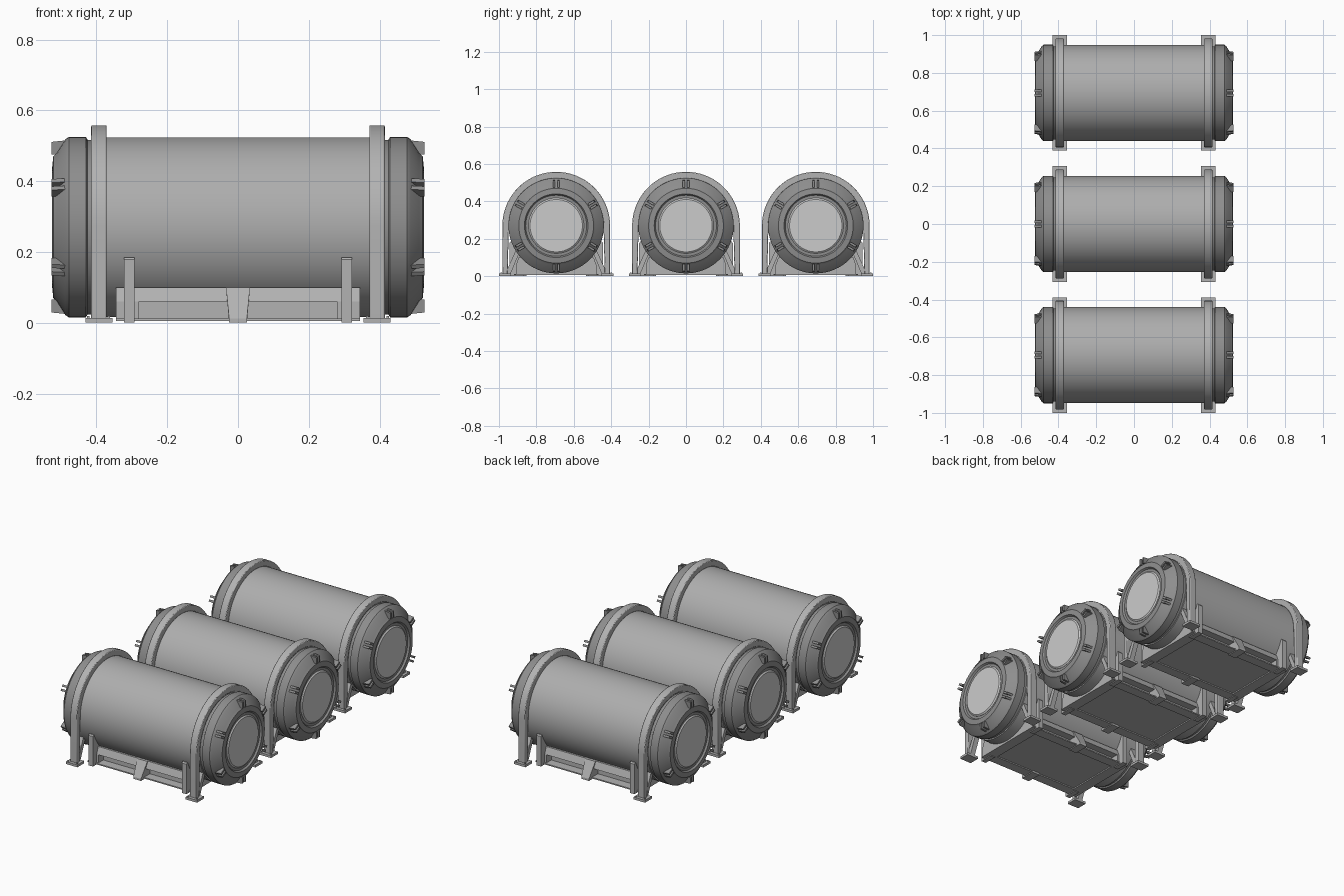
import bpy, bmesh
from math import sin, cos, pi, radians
from mathutils import Matrix

if "Cube" in bpy.data.objects:
    bpy.data.objects.remove(bpy.data.objects["Cube"])

CZ = 0.27                      # height of the tank axis
TANK_Y = (-0.694, 0.0, 0.694)


def grey(name, v):
    m = bpy.data.materials.new(name)
    m.diffuse_color = (v, v, v, 1)
    m.use_nodes = True
    m.node_tree.nodes["Principled BSDF"].inputs["Base Color"].default_value = m.diffuse_color
    return m


SHELL, CAP, FRAME = grey("shell_steel", 0.42), grey("cap_steel", 0.27), grey("frame_steel", 0.45)


def place(name, bm, mat=None, bevel=0, smooth=False):
    """Turn a bmesh into one object per tank (shared mesh)."""
    bmesh.ops.remove_doubles(bm, verts=bm.verts, dist=1e-5)
    bmesh.ops.recalc_face_normals(bm, faces=bm.faces)
    mesh = bpy.data.meshes.new(name)
    bm.to_mesh(mesh)
    bm.free()
    if mat:
        mesh.materials.append(mat)
    for i, y in enumerate(TANK_Y):
        ob = bpy.data.objects.new(f"{name}_{i + 1}", mesh)
        bpy.context.collection.objects.link(ob)
        ob.location.y = y
        if bevel:
            m = ob.modifiers.new("bevel", 'BEVEL')
            m.width, m.segments, m.limit_method = bevel, 2, 'ANGLE'
    if smooth:
        bpy.ops.object.select_all(action='DESELECT')
        ob.select_set(True)
        bpy.context.view_layer.objects.active = ob
        bpy.ops.object.shade_smooth_by_angle(angle=radians(25))


def prism(bm, pts, x0, x1):
    """Extrude a closed (y, z) outline along x."""
    a = [bm.verts.new((x0, y, z)) for y, z in pts]
    b = [bm.verts.new((x1, y, z)) for y, z in pts]
    bm.faces.new(a)
    bm.faces.new(b[::-1])
    for i in range(len(pts)):
        j = (i + 1) % len(pts)
        bm.faces.new((a[i], a[j], b[j], b[i]))
    return a + b


def box(bm, x0, x1, y0, y1, z0, z1):
    return prism(bm, [(y0, z0), (y1, z0), (y1, z1), (y0, z1)], x0, x1)


def lathe(bm, profile, n=64):
    """Spin an (x, r) profile round the tank axis, closing both ends."""
    rings = [[bm.verts.new((x, r * cos(2 * pi * k / n), CZ + r * sin(2 * pi * k / n)))
              for k in range(n)] for x, r in profile]
    for p, q in zip(rings, rings[1:]):
        for k in range(n):
            j = (k + 1) % n
            bm.faces.new((p[k], p[j], q[j], q[k]))
    bm.faces.new(rings[0])
    bm.faces.new(rings[-1])


def mirrored(pts, s):
    return [(s * y, z) for y, z in pts]


# Cylindrical shell
bm = bmesh.new()
lathe(bm, [(-0.41, 0.254), (0.41, 0.254)])
place("tank_shell", bm, SHELL, smooth=True)

# End caps: drum band, bevelled shoulder and stepped rim
bm = bmesh.new()
for s in (-1, 1):
    lathe(bm, [(s * x, r) for x, r in (
        (0.40, 0.247), (0.425, 0.247), (0.43, 0.255), (0.478, 0.255), (0.488, 0.248),
        (0.512, 0.210), (0.522, 0.200), (0.525, 0.170), (0.515, 0.163), (0.515, 0.14))])
place("end_cap", bm, CAP, smooth=True)

# Flat disc in the middle of each cap
bm = bmesh.new()
for s in (-1, 1):
    lathe(bm, [(s * 0.51, 0.148), (s * 0.516, 0.148), (s * 0.522, 0.14)])
place("cap_disc", bm)

# Six paired radial lugs on each cap shoulder
bm = bmesh.new()
for s in (-1, 1):
    for k in range(6):
        mat = (Matrix.Translation((0, 0, CZ))
               @ Matrix.Rotation(k * pi / 3, 4, 'X'))
        for off in (-0.012, 0.012):
            vs = box(bm, s * 0.47, s * 0.527, off - 0.006, off + 0.006, 0.205, 0.247)
            for v in vs:                      # chamfer the outer corner a little
                if abs(v.co.x) > 0.5 and v.co.z > 0.24:
                    v.co.z = 0.241
            bmesh.ops.transform(bm, matrix=mat, verts=vs)
place("cap_lug", bm, CAP)

# Arched straps running down to the ground
bm = bmesh.new()
N = 36
for s in (-1, 1):
    outer = [(0.288 * cos(pi * k / N), CZ + 0.288 * sin(pi * k / N)) for k in range(N + 1)]
    inner = [(0.253 * cos(pi * k / N), CZ + 0.253 * sin(pi * k / N)) for k in range(N + 1)]
    path_o = [(0.288, 0.005)] + outer + [(-0.288, 0.005)]
    path_i = [(0.260, 0.005)] + inner + [(-0.260, 0.005)]
    rows = [[bm.verts.new((s * x, y, z)) for y, z in path]
            for path, x in ((path_o, 0.371), (path_o, 0.415), (path_i, 0.415), (path_i, 0.371))]
    for i in range(4):
        p, q = rows[i], rows[(i + 1) % 4]
        for k in range(len(p) - 1):
            bm.faces.new((p[k], p[k + 1], q[k + 1], q[k]))
    for e in (0, -1):
        bm.faces.new([r[e] for r in rows])
place("strap", bm, FRAME, bevel=0.004, smooth=True)

# Slanted braces from the strap feet to the underside of the tank
bm = bmesh.new()
brace = [(0.245, 0.01), (0.265, 0.01), (0.265, 0.03), (0.215, 0.14), (0.195, 0.13)]
for sx in (-1, 1):
    for sy in (-1, 1):
        prism(bm, mirrored(brace, sy), sx * 0.378, sx * 0.408)
place("strap_brace", bm, FRAME)

# Foot plates with bolt heads under the straps
bm = bmesh.new()
for sx in (-1, 1):
    for sy in (-1, 1):
        box(bm, sx * 0.355, sx * 0.431, sy * 0.242, sy * 0.306, 0, 0.014)
        for x in (0.362, 0.419):
            box(bm, sx * x, sx * (x + 0.007), sy * 0.291, sy * 0.299, 0.014, 0.019)
place("foot_plate", bm, FRAME)

# Cradle under the tank: core, side rails and blocks framing the side pockets
bm = bmesh.new()
prism(bm, [(-0.17, 0.012), (0.17, 0.012), (0.17, 0.095), (-0.17, 0.095)], -0.345, 0.345)
prism(bm, [(-0.215, 0.06), (0.215, 0.06), (0.20, 0.10), (-0.20, 0.10)], -0.345, 0.345)
for s in (-1, 1):
    box(bm, s * 0.28, s * 0.345, -0.215, 0.215, 0.005, 0.06)
    box(bm, -0.345, 0.345, s * 0.165, s * 0.225, 0.005, 0.012)
place("cradle", bm, FRAME)

# Corner posts, kept within the width of the tank
bm = bmesh.new()
post = [(0.17, 0), (0.25, 0), (0.25, 0.178), (0.244, 0.185), (0.225, 0.185), (0.19, 0.10)]
for sx in (-1, 1):
    for sy in (-1, 1):
        prism(bm, mirrored(post, sy), sx * 0.292, sx * 0.322)
place("cradle_post", bm, FRAME)

# Splayed legs at the middle of the cradle
bm = bmesh.new()
leg = [(0.16, 0), (0.252, 0), (0.252, 0.012), (0.205, 0.10), (0.16, 0.10)]
for sy in (-1, 1):
    for v in prism(bm, mirrored(leg, sy), -0.025, 0.025):
        if v.co.z > 0.05:
            v.co.x *= 1.35
place("middle_leg", bm, FRAME)
